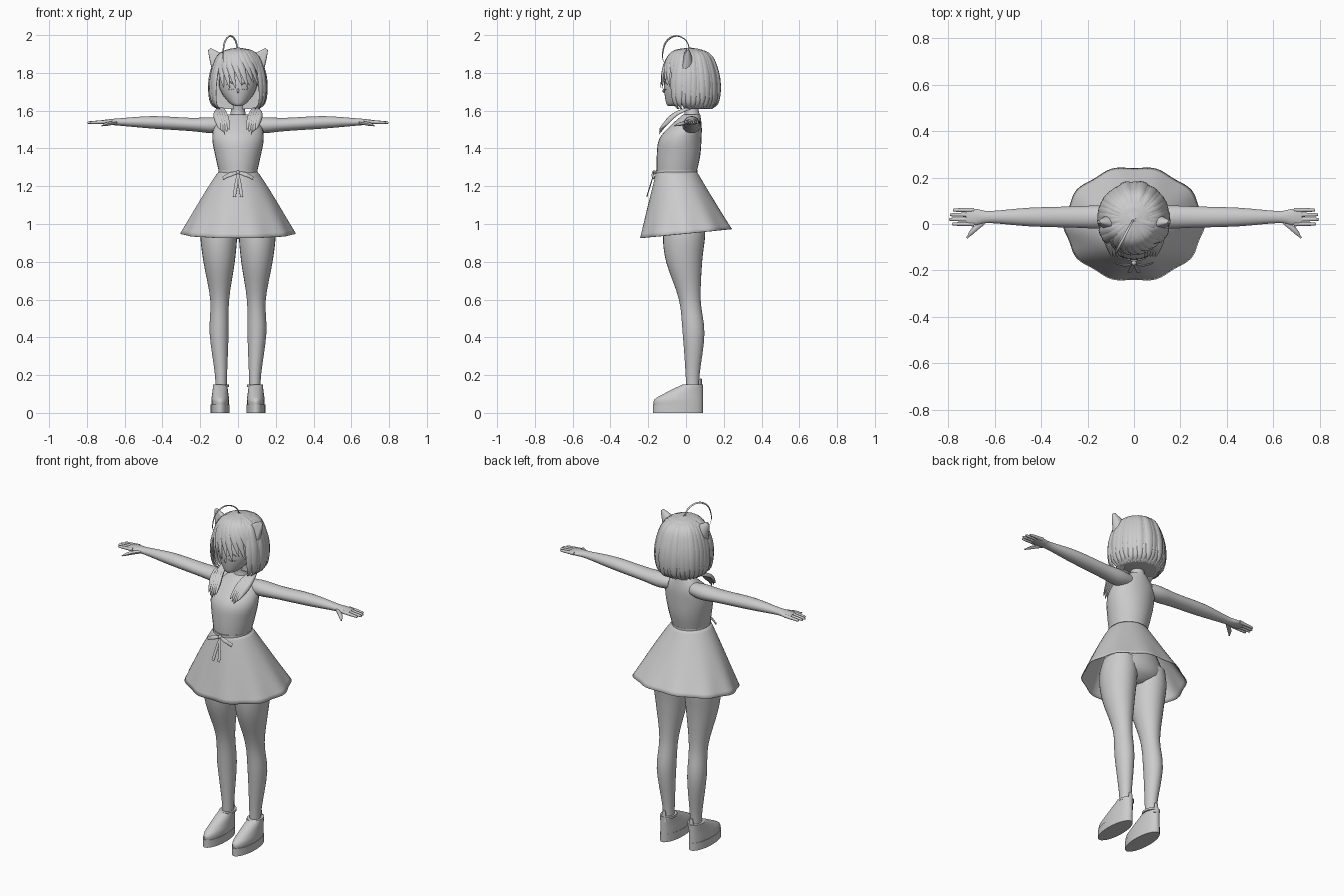
import bpy, bmesh, random
from math import sin, cos, pi, tau, radians
from mathutils import Vector as V

random.seed(4)
if "Cube" in bpy.data.objects:
    bpy.data.objects.remove(bpy.data.objects["Cube"])

grey = bpy.data.materials.new("plain grey")
grey.use_nodes = True
grey.diffuse_color = (.6, .6, .6, 1)
grey.node_tree.nodes["Principled BSDF"].inputs["Base Color"].default_value = grey.diffuse_color


def finish(name, bm):
    bmesh.ops.recalc_face_normals(bm, faces=bm.faces)
    mesh = bpy.data.meshes.new(name)
    bm.to_mesh(mesh)
    bm.free()
    mesh.materials.append(grey)
    thing = bpy.data.objects.new(name, mesh)
    bpy.context.collection.objects.link(thing)
    bpy.ops.object.select_all(action="DESELECT")
    thing.select_set(True)
    bpy.context.view_layer.objects.active = thing
    bpy.ops.object.shade_smooth_by_angle(angle=radians(50))
    return thing


def spline(rows, steps):
    """Smoothly resample rows of numbers, passing through every row."""
    rows = [V(row) for row in rows]
    last = len(rows) - 1
    out = []
    for i in range(last):
        before, start, end, after = rows[max(i - 1, 0)], rows[i], rows[i + 1], rows[min(i + 2, last)]
        leave, arrive = (end - before) / 2, (after - start) / 2
        for step in range(steps):
            t = step / steps
            ease = t * t * (3 - 2 * t)
            out.append(start + (end - start) * ease
                       + leave * t * (1 - t) ** 2 - arrive * t * t * (1 - t))
    return out + [rows[last]]


def turn(count):
    return [tau * i / count for i in range(count)]


def skin(bm, rings, caps=True):
    rings = [[bm.verts.new(point) for point in ring] for ring in rings]
    for low, high in zip(rings, rings[1:]):
        for i in range(len(low)):
            bm.faces.new((low[i - 1], low[i], high[i], high[i - 1]))
    if caps:
        bm.faces.new(rings[0])
        bm.faces.new(rings[-1])


def from_rings(name, rings, caps=True):
    bm = bmesh.new()
    skin(bm, rings, caps)
    return finish(name, bm)


def loft(name, rows, side=1, steps=4, lengthwise=False):
    """Ellipse rings; a row is centre x, y, z, then the two radii."""
    rings = []
    for x, y, z, wide, deep in spline(rows, steps):
        ring = []
        for a in turn(28):
            p, q = wide * cos(a), deep * sin(a)
            point = (x, y + p, z + q) if lengthwise else (x + p, y + q, z)
            ring.append((point[0] * side, point[1], point[2]))
        rings.append(ring)
    return from_rings(name, rings)


def lock(bm, path, width, thick, centre, tip=.2, root=.5):
    """Flattened tapering strand whose broad face looks away from the centre."""
    points = spline(path, 4)
    last = len(points) - 1
    rings = []
    for k, point in enumerate(points):
        t = k / last
        along = (points[min(k + 1, last)] - points[max(k - 1, 0)]).normalized()
        across = along.cross(point - V(centre)).normalized()
        out = across.cross(along)
        size = min(1, root + t) * max(tip, 1 - max(0, t * 2 - 1) ** 1.6)
        rings.append([point + size * (across * width * cos(a) + out * thick * sin(a)) for a in turn(8)])
    skin(bm, rings)


def scalp(angle, t, grow=1):
    """Point on the bobbed hair surface: t runs from the crown to the ends."""
    r = .153 * grow * max(0, sin(pi * .8 * t)) ** .6
    return V((r * cos(angle), .02 + r * 1.06 * sin(angle), 1.77 + .16 * cos(pi * t)))


# bodice, neck and hips
loft("bodice", [(0, y, z, wide, deep) for y, z, wide, deep in (
    (-.05, 1.27, .1, .105), (-.04, 1.36, .12, .115), (-.03, 1.45, .136, .112),
    (0, 1.52, .122, .083), (.03, 1.58, .055, .045))])
loft("neck", [(0, .03, 1.55, .05, .05), (0, .03, 1.6, .037, .037), (0, .01, 1.68, .037, .037)])
loft("hips", [(0, .01, .92, .05, .04), (0, 0, 1, .185, .115), (0, -.05, 1.27, .09, .09)])

# flared skirt with a gently waved, tilted hem
rings = []
for step in range(17):
    t = step / 16
    ring = []
    for a in turn(90):
        wave = 1 + .02 * t * t * cos(10 * a)
        y = .05 * (t - 1) + (.106 + .14 * t) * wave * sin(a)
        ring.append(((.1 + .2 * t ** .9) * wave * cos(a), y, 1.28 - t * (.33 - .1 * y)))
    rings.append(ring)
cloth = from_rings("skirt", rings, caps=False).modifiers.new("cloth", "SOLIDIFY")
cloth.thickness = .004
loft("waistband", [(0, -.05, z, .104, .11) for z in (1.27, 1.285)], steps=1)

# ribbon bow at the waist
bm = bmesh.new()
knot = V((0, -.168, 1.273))
for s in (-1, 1):
    lock(bm, [knot, knot + V((s * .04, -.01, -.01)), knot + V((s * .08, 0, -.03))], .012, .004, (0, 0, 1.2), tip=.8)
    lock(bm, [knot, knot + V((s * .02, -.04, -.13))], .009, .003, (0, 0, 1.2), tip=.9)
ball = bmesh.ops.create_uvsphere(bm, u_segments=10, v_segments=6, radius=.011)
bmesh.ops.translate(bm, verts=ball["verts"], vec=knot)
finish("waist_bow", bm)

for side, tag in ((1, "left"), (-1, "right")):
    # leg, a little deeper than wide
    loft(tag + "_leg", [(x, y, z, r, r * 1.15) for x, y, z, r in (
        (.09, .035, .1, .03), (.09, .035, .2, .032), (.1, .04, .42, .05), (.097, .02, .6, .05),
        (.1, -.01, .8, .083), (.102, -.01, .94, .097), (.1, 0, 1.03, .085))], side)

    # shoe: flat sole, then an upper whose front slopes back to the ankle
    back = .09
    upper = [(.094, (front + back) / 2, z, wide, (back - front) / 2) for z, front, wide in (
        (.04, -.17, .047), (.07, -.168, .047), (.1, -.12, .043), (.15, -.02, .037))]
    loft(tag + "_shoe", upper, side)
    loft(tag + "_sole", [(.095, -.043, z, .05, .133) for z in (0, .045)], side, steps=1)
    loft(tag + "_ankle_strap", [(.09, .034, z, .042, .054) for z in (.138, .15)], side, steps=1)
    loft(tag + "_heel_tab", [(.09, .08, .12, .018, .009), (.09, .078, .183, .01, .005)], side, steps=1)

    # arm flattening into the palm
    loft(tag + "_arm", [(x, .03, 1.54 - drop, wide, deep) for x, drop, wide, deep in (
        (.07, .015, .04, .035), (.14, .017, .05, .042), (.25, .013, .046, .035), (.45, .002, .04, .033),
        (.62, 0, .026, .02), (.68, 0, .035, .015), (.725, 0, .034, .009))], side, lengthwise=True)

    # fingers and thumb
    for k in range(4):
        y, tip = .02 * k, .8 - .012 * abs(k - 1.4)
        loft(f"{tag}_finger_{k + 1}", [
            (x, y, z, r, r) for x, z, r in ((.69, 1.541, .01), (tip - .01, 1.537, .007), (tip, 1.536, .002))],
            side, lengthwise=True)
    bm = bmesh.new()
    lock(bm, [(side * .645, .012, 1.538), (side * .69, -.025, 1.53), (side * .72, -.06, 1.52)],
         .012, .01, (side * .69, 0, 1.6), tip=.35, root=.9)
    finish(tag + "_thumb", bm)

    # pointed ear leaning outwards, flatter at the front
    base, tip = V((.1, 0, 1.85)), V((.158, .008, 1.935))
    rings = []
    for step in range(9):
        t = step / 9
        middle, size = base.lerp(tip, t), (1 - t) ** .8
        rings.append([(side * (middle.x + .038 * size * cos(a)), middle.y + .042 * size * max(-.5, sin(a)),
                       middle.z - .034 * size * cos(a)) for a in turn(16)])
    from_rings(tag + "_ear", rings)

    # upper and lower lashes
    bm = bmesh.new()
    for z, lift, thick in ((1.738, .012, .004), (1.715, -.004, .002)):
        lock(bm, [(side * .02, -.116, z), (side * .04, -.111, z + lift), (side * .06, -.098, z)],
             thick, thick, (0, 0, 1.72), tip=.4)
    finish(tag + "_eyelashes", bm)

# head with tapered chin, nose and mouth
loft("head", [(0, y, z, wide, deep) for y, z, wide, deep in (
    (-.075, 1.625, .012, .02), (-.05, 1.64, .045, .055), (-.015, 1.7, .09, .1),
    (-.005, 1.76, .1, .11), (0, 1.88, .08, .09))])
bm = bmesh.new()
lock(bm, [(0, -.112, 1.72), (0, -.121, 1.703), (0, -.11, 1.694)], .006, .005, (0, 0, 1.7))
lock(bm, [(x, -.105, 1.667) for x in (-.012, 0, .012)], .002, .003, (0, 0, 1.67))
finish("nose_and_mouth", bm)

# bobbed hair, cut away in front of the face
rings = []
for step in range(1, 21):
    t = step / 20
    ring = [scalp(a, t, .93) for a in turn(40)]
    if t > .4:
        for point in ring:
            point.y = max(point.y, 0)
    rings.append(ring)
from_rings("hair_bob", rings)

# overlapping strands round the sides and back
bm = bmesh.new()
for k in range(26):
    a, grow = radians(-32 + 244 * k / 25), random.uniform(.94, .99)
    lock(bm, [scalp(a, t / 5 * random.uniform(.97, 1), grow) for t in range(6)], .026, .01, (0, .02, 1.7))
finish("hair_strands", bm)

# fringe swept across the forehead
bm = bmesh.new()
for k in range(-5, 6):
    a, length = radians(13 * k - 90), random.uniform(.53, .62)
    lock(bm, [scalp(a + .15 * t, length * t / 4, .96) for t in range(5)], .022, .007, (0, .02, 1.7), tip=.06)
finish("fringe", bm)

# gathered locks falling forward over the shoulders
bm = bmesh.new()
for s in (-1, 1):
    for k in range(-2, 3):
        d = k * .012
        lock(bm, [(s * .095, .05, 1.625), (s * (.095 + d), -.05, 1.585), (s * (.08 + d), -.11, 1.53),
                  (s * (.07 + d), -.142, 1.475 + abs(d))], .016, .011, (0, .03, 1.5), tip=.06)
finish("shoulder_locks", bm)

# curled loose strand on top
bm = bmesh.new()
arc = [(-.04 + .04 * cos(a), -.05 + .075 * cos(a), 1.9 + .096 * sin(a)) for a in (0, .8, 1.6, 2.4, 3.2, 3.6)]
lock(bm, arc, .0065, .004, (0, -.05, 1.9))
finish("loose_curl", bm)
